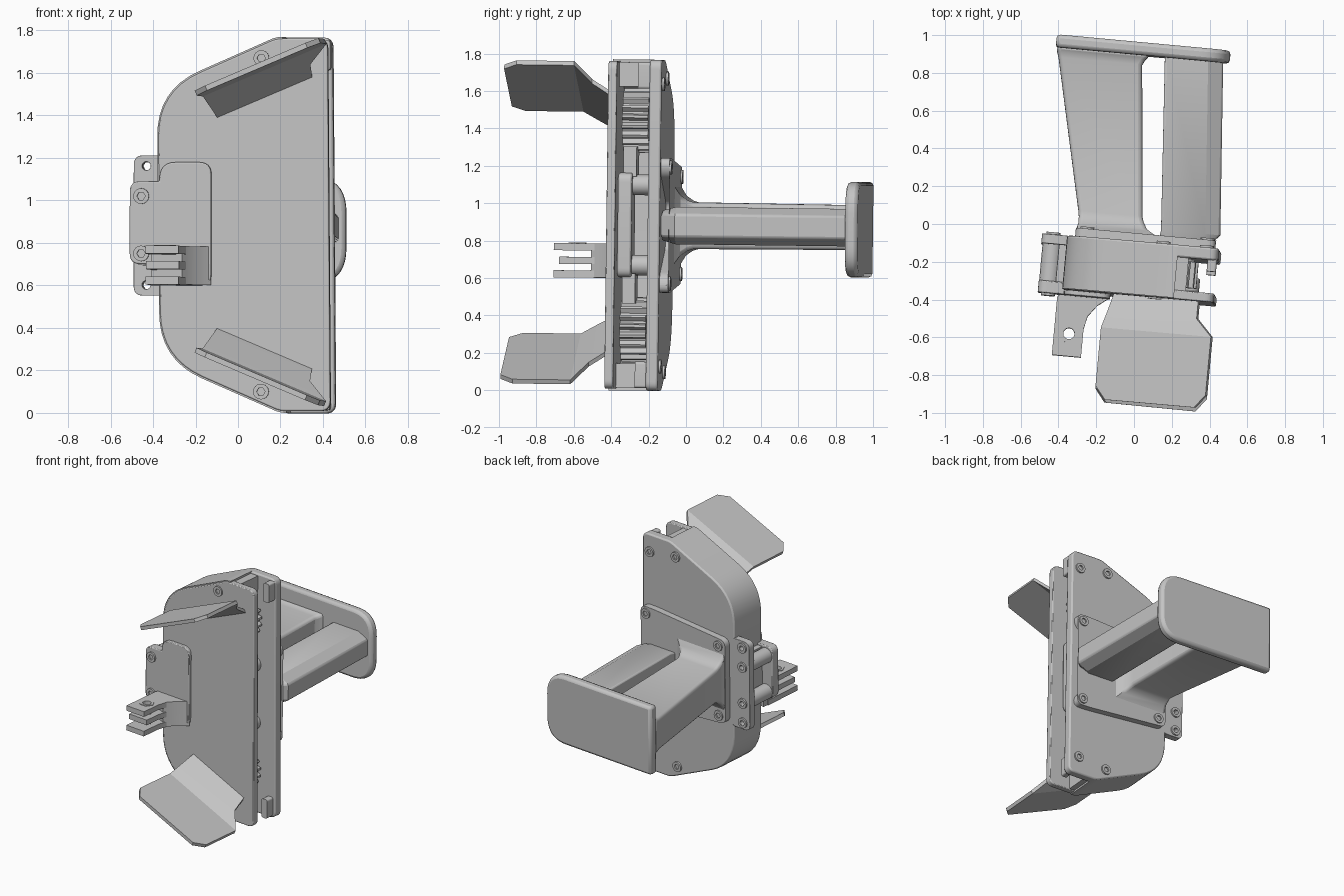
import bpy, bmesh, math
from mathutils import Matrix, Vector

cube = bpy.data.objects.get("Cube")
if cube:
    bpy.data.objects.remove(cube, do_unlink=True)

MID = 0.885  # height of the mirror plane
GREY = (0.55, 0.55, 0.55, 1)
mat = bpy.data.materials.new("plain grey")
mat.use_nodes = True
mat.diffuse_color = GREY
mat.node_tree.nodes["Principled BSDF"].inputs["Base Color"].default_value = GREY

# The whole device stands slightly turned and tipped
pivot = Vector((0, -0.385, MID))
POSE = (Matrix.Translation(pivot) @ Matrix.Rotation(math.radians(-5.3), 4, 'Z')
        @ Matrix.Rotation(math.radians(-0.7), 4, 'X') @ Matrix.Translation(-pivot))


def finish(name, bm, bevel=0.0, segments=2):
    bmesh.ops.recalc_face_normals(bm, faces=bm.faces[:])
    bm.transform(POSE)
    mesh = bpy.data.meshes.new(name)
    bm.to_mesh(mesh)
    bm.free()
    mesh.materials.append(mat)
    ob = bpy.data.objects.new(name, mesh)
    bpy.context.scene.collection.objects.link(ob)
    bpy.ops.object.select_all(action='DESELECT')
    bpy.context.view_layer.objects.active = ob
    ob.select_set(True)
    bpy.ops.object.shade_smooth_by_angle(angle=math.radians(25))
    if bevel:
        mod = ob.modifiers.new("soft edges", 'BEVEL')
        mod.width, mod.segments = bevel, segments
        mod.limit_method, mod.angle_limit = 'ANGLE', math.radians(50)
    return ob


def prism(name, pts, d0, d1, axis='y', holes=(), bevel=0.0):
    """Extrude a flat outline, with optional holes, along y or z."""
    bm = bmesh.new()
    place = (lambda p: (p[0], d0, p[1])) if axis == 'y' else (lambda p: (p[0], p[1], d0))
    edges = []
    for loop in [pts, *holes]:
        vs = [bm.verts.new(place(p)) for p in loop]
        if not holes:
            bm.faces.new(vs)
        else:
            edges += [bm.edges.new((vs[i - 1], vs[i])) for i in range(len(vs))]
    if holes:
        bmesh.ops.triangle_fill(bm, edges=edges, use_beauty=True)
    ext = bmesh.ops.extrude_face_region(bm, geom=bm.faces[:])
    step = Vector((0, d1 - d0, 0) if axis == 'y' else (0, 0, d1 - d0))
    bmesh.ops.translate(bm, vec=step, verts=[g for g in ext['geom'] if isinstance(g, bmesh.types.BMVert)])
    return finish(name, bm, bevel)


def loft(name, sections, bevel=0.0, segments=2):
    """Skin a row of cross-sections and close both ends."""
    bm = bmesh.new()
    rows = [[bm.verts.new(p) for p in s] for s in sections]
    for a, b in zip(rows, rows[1:]):
        for i in range(len(a)):
            bm.faces.new((a[i - 1], a[i], b[i], b[i - 1]))
    bm.faces.new(rows[0])
    bm.faces.new(rows[-1])
    return finish(name, bm, bevel, segments)


def rounded(corners, steps=6):
    """Outline from (a, b, cut) corners, each cut replaced by a curve."""
    out = []
    for i, (a, b, cut) in enumerate(corners):
        p = Vector((a, b))
        if not cut:
            out.append(p)
            continue
        before = Vector(corners[i - 1][:2])
        after = Vector(corners[(i + 1) % len(corners)][:2])
        s = p + (before - p).normalized() * cut
        e = p + (after - p).normalized() * cut
        for k in range(steps + 1):
            t = k / steps
            out.append(s * (1 - t) ** 2 + p * 2 * t * (1 - t) + e * t * t)
    return out


def rect(x0, x1, z0, z1, cut=0.0):
    return rounded([(x0, z0, cut), (x1, z0, cut), (x1, z1, cut), (x0, z1, cut)])


def circle(x, z, r, n=16):
    return [(x + r * math.cos(math.tau * i / n), z + r * math.sin(math.tau * i / n)) for i in range(n)]


def screw(name, x, z, y, out):
    prism(name, circle(x, z, 0.037), y, y + out * 0.012, holes=[circle(x, z, 0.02, 6)])


# Housing: two D-shaped plates joined by a wall that is open on one side
outline = rounded([(0.44, 0.0, 0.05), (0.2, 0.0, 0.03), (-0.37, 0.25, 0.22),
                   (-0.385, 1.52, 0.22), (0.18, 1.77, 0.03), (0.425, 1.77, 0.05)], 8)
centre = Vector((0.15, MID))
prism("front_plate", [centre + (p - centre) * 0.99 for p in outline], -0.387, -0.34, bevel=0.006)
prism("back_plate", outline, -0.165, -0.1, bevel=0.01)
outer = [p for p in outline if p.x < 0.24]
inner = [centre + (p - centre) * 0.92 for p in outer]
prism("housing_wall", outer + inner[::-1], -0.382, -0.13)

# Gears, links and end stops inside the housing, mirrored top to bottom
for side, s in (("upper", 1), ("lower", -1)):
    gear = []
    for i in range(20):
        for k, r in enumerate((0.15, 0.175, 0.175, 0.15)):
            a = math.tau * (i + k * 0.25) / 20
            gear.append((0.15 + r * math.cos(a), MID + s * 0.56 + r * math.sin(a)))
    prism(side + "_gear", gear, -0.32, -0.18)
    prism(side + "_pin", circle(0.25, MID + s * 0.215, 0.055), -0.27, -0.16)
    z = sorted((MID + s * 0.26, MID + s * 0.42))
    prism(side + "_link", rect(0.15, 0.3, *z), -0.31, -0.24)
    z = sorted((MID + s * 0.74, MID + s * 0.87))
    prism(side + "_end_stop", rect(0.18, 0.27, *z), -0.35, -0.16)
    z = sorted((MID + s * 0.73, MID + s * 0.87))
    prism(side + "_corner_lip", rect(0.37, 0.42, *z, 0.015), -0.225, -0.16)
prism("slider", rect(0.13, 0.34, MID - 0.28, MID + 0.28, 0.05), -0.335, -0.26, bevel=0.01)

# Gripping blades: a flat tip, then a straight bend inward to the front plate
for side, s, lift in (("upper", 1, 0.75), ("lower", -1, 0.732)):
    u = Vector((0.92, 0, s * 0.39))
    n = Vector((0.39, 0, -s * 0.92))
    origin = Vector((0.135, 0, MID + s * lift))
    # low end, high end, y, inward offset
    rows = [(-0.31, 0.17, -0.36, 0.125), (-0.315, 0.2, -0.48, 0.055),
            (-0.32, 0.315, -0.57, 0.0), (-0.32, 0.315, -0.88, 0.0), (-0.26, 0.255, -0.95, 0.0)]
    sections = []
    for lo, hi, y, off in rows:
        base = origin + n * off + Vector((0, y, 0))
        sections.append([base + u * w + n * t for w, t in ((lo, 0), (hi, 0), (hi, 0.025), (lo, 0.025))])
    loft(side + "_blade", sections)

# Side bracket in one flat piece, with its pillars and rear flange
bracket = rounded([(-0.51, 0.7, 0.05), (-0.37, 0.7, 0), (-0.37, 0.6, 0.04), (-0.125, 0.6, 0.05),
                   (-0.125, 1.18, 0.06), (-0.37, 1.18, 0.08), (-0.37, 1.09, 0), (-0.51, 1.09, 0.05)])
prism("bracket_plate", bracket, -0.41, -0.345, bevel=0.006)
flange_z = (MID - 0.28, MID - 0.135, MID + 0.135, MID + 0.28)
prism("rear_flange", rect(-0.515, -0.35, MID - 0.33, MID + 0.33, 0.045), -0.15, -0.1,
      holes=[circle(-0.455, z, 0.02) for z in flange_z], bevel=0.006)
for z in flange_z:
    screw("flange_screw", -0.455, z, -0.1, 1)
for z in flange_z[1:3]:
    prism("bracket_pillar", circle(-0.453, z, 0.055), -0.35, -0.145)
    screw("bracket_screw", -0.455, z, -0.41, -1)
prism("bracket_web", rect(-0.42, -0.36, MID - 0.19, MID + 0.19), -0.35, -0.14)

# Three-pronged mount
neck = [(-0.4, -0.38), (-0.4, -0.47), (-0.25, -0.53), (-0.235, -0.51), (-0.19, -0.45), (-0.125, -0.4)]
prism("mount_neck", neck, 0.602, 0.783, 'z')
for i, tip in enumerate((-0.73, -0.7, -0.73)):
    z = 0.6 + i * 0.0725
    prong = [(-0.405, -0.42), (-0.405, tip), (-0.25, tip), (-0.25, -0.58), (-0.235, -0.51), (-0.25, -0.45)]
    prism("mount_prong", prong, z, z + 0.038, 'z', holes=[circle(-0.325, -0.61, 0.03, 12)])
prism("mount_nut", circle(-0.325, -0.61, 0.052, 6), 0.78, 0.787, 'z',
      holes=[circle(-0.325, -0.61, 0.03, 12)])

# Handle mounting base with a notch between the two far feet
base = rounded([(0.41, MID + 0.36, 0.05), (0.3, MID + 0.36, 0.04), (-0.34, MID + 0.31, 0.05),
                (-0.34, MID - 0.31, 0.05), (0.3, MID - 0.36, 0.04), (0.41, MID - 0.36, 0.05),
                (0.4, MID - 0.27, 0.05), (0.08, MID - 0.12, 0.04),
                (0.08, MID + 0.12, 0.04), (0.4, MID + 0.27, 0.05)])
prism("handle_base", base, -0.11, -0.053, bevel=0.012)
for s in (1, -1):
    screw("base_screw", 0.36, MID + s * 0.31, -0.055, 1)
    screw("base_screw", -0.28, MID + s * 0.26, -0.055, 1)
    for x, dz in ((0.36, 0.755), (0.13, 0.785)):
        screw("housing_screw", x, MID + s * dz, -0.1, 1)
    screw("front_screw", 0.11, MID + s * 0.785, -0.385, -1)

# Wide handle arm, flaring into its base and into the end plate
arm = [(-0.34, 0.11, -0.07, 0.24), (-0.335, 0.075, -0.05, 0.2), (-0.33, 0.035, -0.025, 0.16),
       (-0.33, 0.015, 0.01, 0.135), (-0.335, 0.005, 0.04, 0.125), (-0.515, -0.07, 0.84, 0.12),
       (-0.525, -0.055, 0.87, 0.125), (-0.53, -0.03, 0.9, 0.14)]
loft("wide_handle_arm", [[(x0, y, MID - h), (x1, y, MID - h), (x1, y, MID + h), (x0, y, MID + h)]
                         for x0, x1, y, h in arm], 0.03, 3)

# Narrow handle arm with sloped outer sides and a cut end
bar = [(0.1, 0.35, -0.1, 0.08), (0.11, 0.425, -0.02, 0.1), (0.045, 0.355, 0.9, 0.1)]
loft("narrow_handle_arm", [[(x0, y, MID - h), (x1 - 0.08, y, MID - h), (x1, y, MID - 0.06),
                            (x1, y, MID + 0.06), (x1 - 0.08, y, MID + h), (x0, y, MID + h)]
                           for x0, x1, y, h in bar], 0.01)

# Handle end plate, rounded on one side only
end = rounded([(-0.535, MID - 0.265, 0), (0.39, MID - 0.265, 0.17),
               (0.39, MID + 0.245, 0.17), (-0.535, MID + 0.245, 0)], 10)
prism("handle_end_plate", end, 0.89, 0.958, bevel=0.02)
